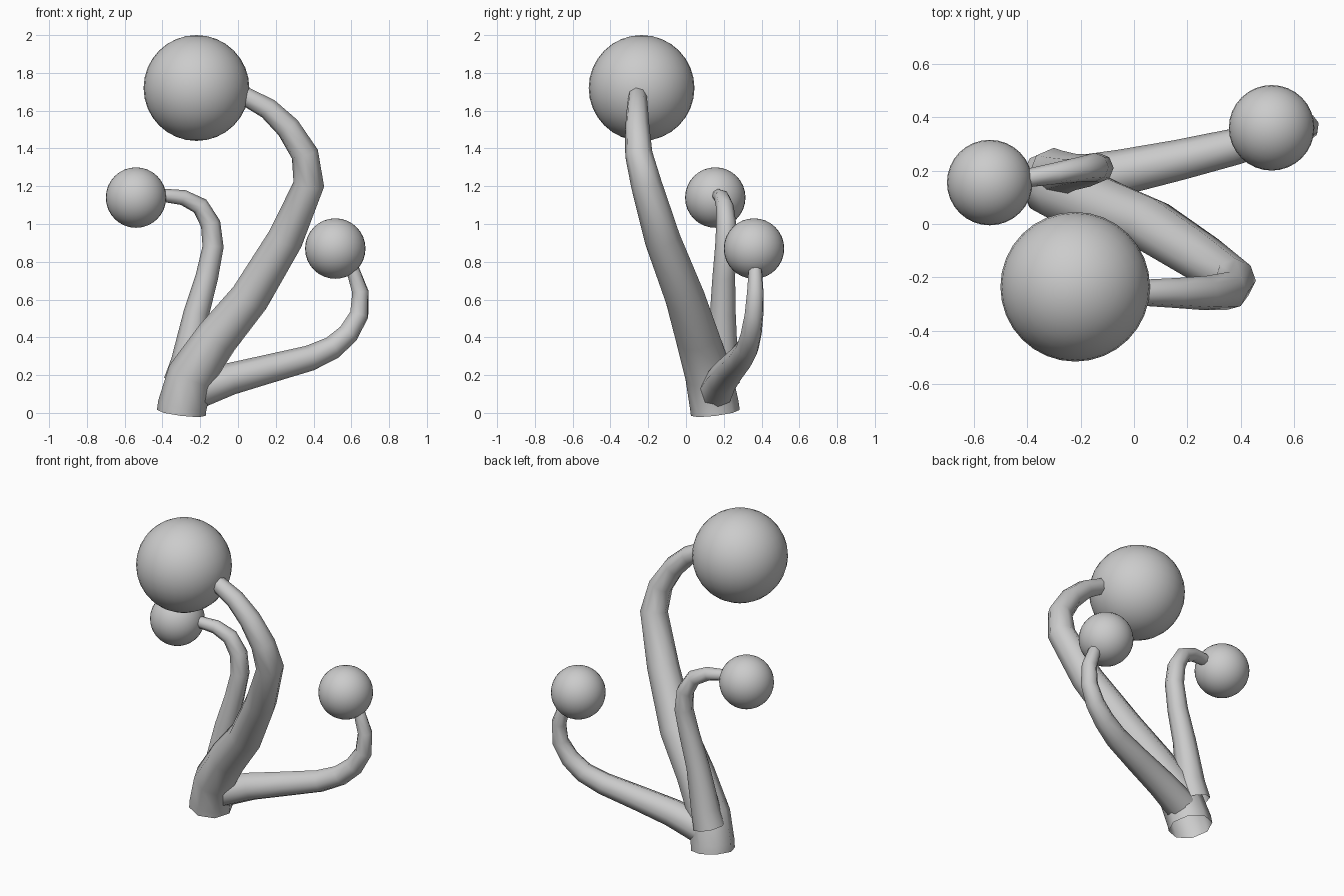
import bpy


def stem(name, points):
    # Tapered tube following points of (x, y, z, radius)
    cu = bpy.data.curves.new(name, 'CURVE')
    cu.dimensions = '3D'
    cu.bevel_depth = 1.0
    cu.bevel_resolution = 2
    sp = cu.splines.new('POLY')
    sp.points.add(len(points) - 1)
    for p, (x, y, z, r) in zip(sp.points, points):
        p.co = (x, y, z, 1)
        p.radius = r
    sp.use_smooth = True
    ob = bpy.data.objects.new(name, cu)
    bpy.context.collection.objects.link(ob)
    bpy.ops.object.select_all(action='DESELECT')
    ob.select_set(True)
    bpy.context.view_layer.objects.active = ob
    bpy.ops.object.convert(target='MESH')
    bpy.ops.object.shade_smooth()


def bulb(name, centre, radius):
    bpy.ops.mesh.primitive_uv_sphere_add(segments=32, ring_count=16, radius=radius, location=centre)
    bpy.context.object.name = name
    bpy.ops.object.shade_smooth()


# Tall central stem
stem("tall_stem", [
    (-.30, .155, .0, .13), (-.295, .15, .04, .13), (-.25, .12, .2, .125), (-.11, .06, .4, .115),
    (.063, -.005, .61, .105), (.25, -.125, .92, .095), (.375, -.21, 1.21, .082),
    (.354, -.25, 1.37, .073), (.265, -.258, 1.51, .065), (.16, -.258, 1.61, .057),
    (.04, -.257, 1.675, .05), (-.04, -.25, 1.70, .045)])

# Left stem
stem("left_stem", [
    (-.30, .19, .16, .095), (-.27, .19, .27, .085), (-.22, .195, .53, .068),
    (-.165, .20, .72, .06), (-.132, .21, .88, .056), (-.145, .213, 1.0, .053),
    (-.20, .205, 1.095, .047), (-.29, .19, 1.14, .041), (-.38, .175, 1.15, .036),
    (-.45, .165, 1.15, .034)])

# Low right stem
stem("right_stem", [
    (-.22, .16, .115, .095), (-.04, .195, .18, .085), (.17, .24, .235, .076),
    (.38, .29, .29, .068), (.50, .325, .345, .062), (.585, .345, .42, .057),
    (.642, .36, .52, .051), (.648, .367, .64, .045), (.61, .367, .75, .037),
    (.57, .36, .81, .034)])

# Round tips
bulb("tall_bulb", (-.22, -.235, 1.72), .28)
bulb("left_bulb", (-.54, .155, 1.14), .16)
bulb("right_bulb", (.515, .36, .87), .16)
